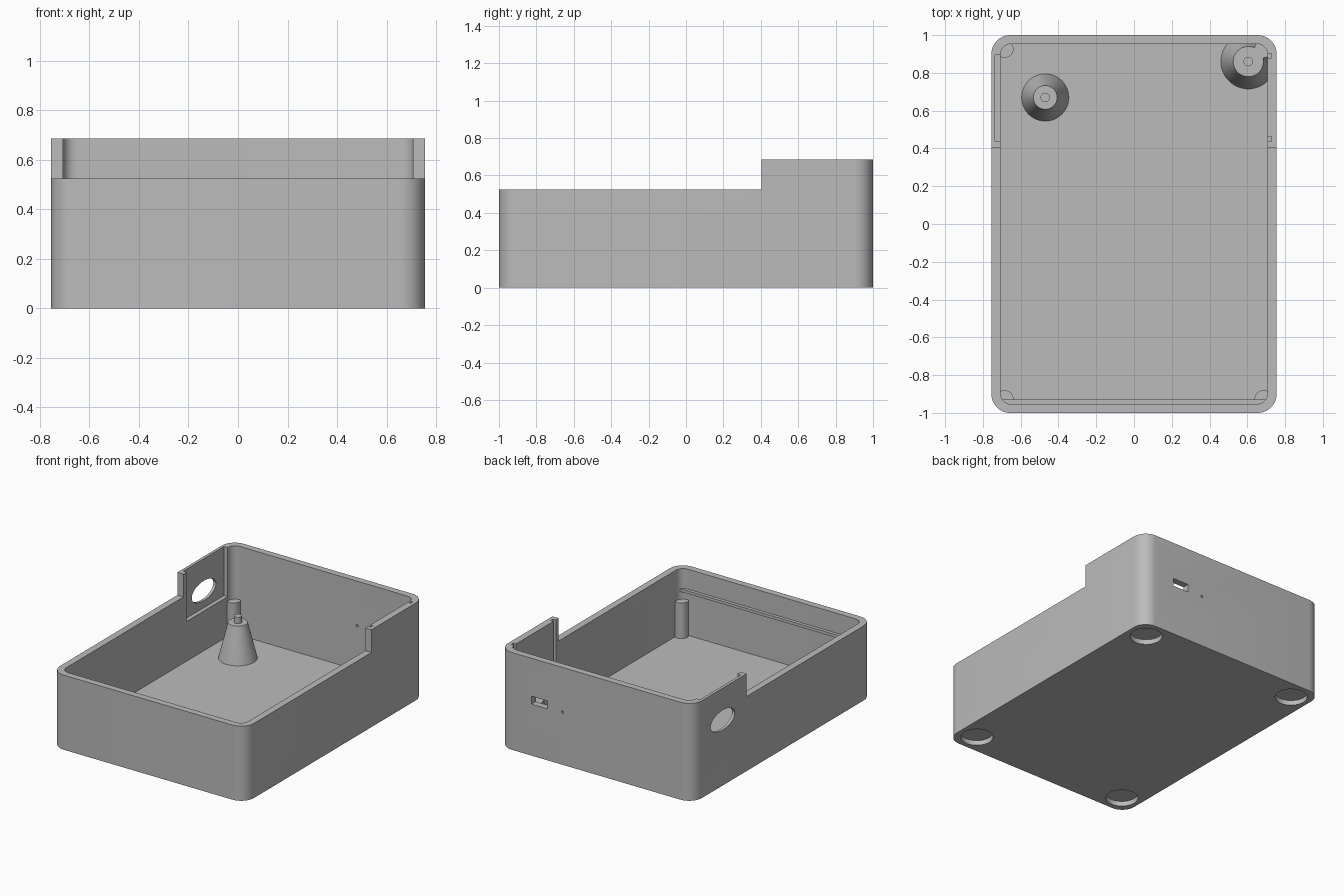
import bpy, bmesh, math

old = bpy.data.objects.get("Cube")
if old:
    bpy.data.objects.remove(old, do_unlink=True)

grey = bpy.data.materials.new("plain grey")
grey.use_nodes = True
grey.diffuse_color = (0.5, 0.5, 0.5, 1)
grey.node_tree.nodes["Principled BSDF"].inputs["Base Color"].default_value = (0.5, 0.5, 0.5, 1)


def make(name, bm):
    bmesh.ops.recalc_face_normals(bm, faces=bm.faces)
    mesh = bpy.data.meshes.new(name)
    bm.to_mesh(mesh)
    bm.free()
    mesh.materials.append(grey)
    obj = bpy.data.objects.new(name, mesh)
    bpy.context.collection.objects.link(obj)
    return obj


def loft(name, rings):
    """Closed solid through a stack of equal-length rings."""
    bm = bmesh.new()
    loops = [[bm.verts.new(p) for p in ring] for ring in rings]
    n = len(loops[0])
    for a, b in zip(loops, loops[1:]):
        for i in range(n):
            j = (i + 1) % n
            bm.faces.new((a[i], a[j], b[j], b[i]))
    bm.faces.new(loops[0][::-1])
    bm.faces.new(loops[-1])
    return make(name, bm)


def rounded_prism(name, hx, hy, r, z0, z1, steps=10):
    outline = []
    for k, (sx, sy) in enumerate([(1, 1), (-1, 1), (-1, -1), (1, -1)]):
        for i in range(steps + 1):
            t = math.pi / 2 * (k + i / steps)
            outline.append((sx * (hx - r) + r * math.cos(t), sy * (hy - r) + r * math.sin(t)))
    return loft(name, [[(x, y, z) for x, y in outline] for z in (z0, z1)])


def turned(name, x, y, profile, n=48):
    """Upright round part from (radius, height) pairs."""
    angles = [2 * math.pi * i / n for i in range(n)]
    return loft(name, [[(x + r * math.cos(t), y + r * math.sin(t), z) for t in angles] for r, z in profile])


def box(name, x, y, z):
    return loft(name, [[(x[0], y[0], h), (x[1], y[0], h), (x[1], y[1], h), (x[0], y[1], h)] for h in z])


def boolean(target, tool, operation="DIFFERENCE"):
    tool.hide_render = True
    mod = target.modifiers.new("cut", "BOOLEAN")
    mod.object, mod.operation, mod.solver = tool, operation, "EXACT"
    bpy.context.view_layer.objects.active = target
    bpy.ops.object.modifier_apply(modifier=mod.name)
    bpy.data.objects.remove(tool, do_unlink=True)


FLOOR, LOW, HIGH, STEP = 0.06, 0.525, 0.685, 0.405

# Tray with a taller back section
case = rounded_prism("case_shell", 0.755, 1.0, 0.1, 0, HIGH)
boolean(case, rounded_prism("cavity", 0.707, 0.953, 0.055, FLOOR, 1))
boolean(case, box("front_cutaway", (-1, 1), (-1.2, STEP), (LOW, 1)))

# Thinned wall panel and oval opening
boolean(case, box("panel_recess", (-0.735, -0.69), (0.44, 0.895), (0.34, 1)))
ring = [2 * math.pi * i / 48 for i in range(48)]
boolean(case, loft("oval_opening", [[(x, 0.67 + 0.134 * math.cos(t), 0.46 + 0.07 * math.sin(t))
                                     for t in ring] for x in (-0.9, -0.65)]))

# Guide grooves in the opposite wall
for y in (0.45, 0.89):
    boolean(case, box("guide_groove", (0.69, 0.728), (y - 0.012, y + 0.012), (0.34, 1)))

# Back port and pin hole
boolean(case, box("port_opening", (0.378, 0.502), (0.9, 1.1), (0.362, 0.418)))
boolean(case, loft("pin_hole", [[(0.26 + 0.009 * math.cos(t), y, 0.37 + 0.009 * math.sin(t))
                                 for t in ring[::4]] for y in (0.9, 1.1)]))

# Round foot pockets underneath
for sx in (-1, 1):
    for sy in (-1, 1):
        boolean(case, turned("foot_pocket", 0.618 * sx, 0.86 * sy, [(0.105, -0.1), (0.105, 0.035)]))

parts = [case]

# Corner posts
for sx in (-1, 1):
    for sy in (-1, 1):
        parts.append(turned("corner_post", 0.685 * sx, 0.927 * sy, [(0.047, 0.05), (0.047, 0.31)]))

# Tapered standoffs with locating pins
parts.append(turned("standoff", -0.47, 0.67,
                    [(0.127, 0.05), (0.125, FLOOR), (0.063, 0.31), (0.025, 0.31), (0.025, 0.355)]))
corner = turned("corner_standoff", 0.605, 0.86,
                [(0.147, 0.05), (0.145, FLOOR), (0.08, 0.31), (0.025, 0.31), (0.025, 0.355)])
boolean(corner, rounded_prism("clip", 0.73, 0.975, 0.07, 0, 1), "INTERSECT")
parts.append(corner)

# Catch ridge inside the front wall
parts.append(box("catch_ridge", (-0.715, 0.715), (-0.96, -0.93), (0.365, 0.385)))

for obj in parts:
    bpy.ops.object.select_all(action="DESELECT")
    obj.select_set(True)
    bpy.context.view_layer.objects.active = obj
    bpy.ops.object.shade_smooth_by_angle(angle=math.radians(30))
